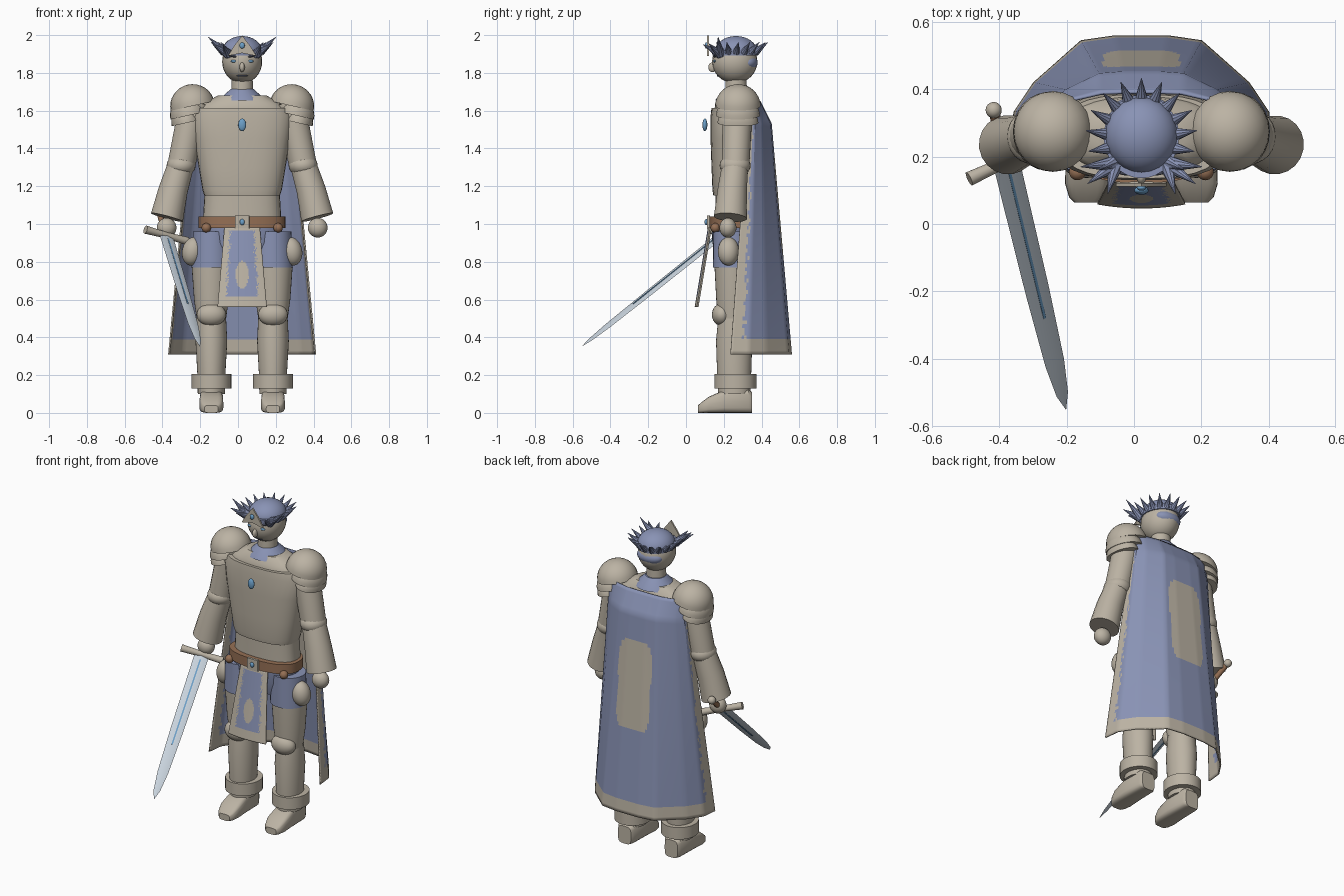
import bpy, bmesh, math, random
from mathutils import Vector

random.seed(4)
if "Cube" in bpy.data.objects:
    bpy.data.objects.remove(bpy.data.objects["Cube"])

CX = 0.022  # body centre line


def material(name, r, g, b):
    m = bpy.data.materials.new(name)
    m.use_nodes = True
    m.diffuse_color = (r, g, b, 1)
    m.node_tree.nodes["Principled BSDF"].inputs["Base Color"].default_value = (r, g, b, 1)
    return m


BEIGE = material("warm beige", 0.50, 0.45, 0.37)
BLUE = material("slate blue", 0.25, 0.29, 0.46)
BROWN = material("leather brown", 0.30, 0.16, 0.09)
GEM = material("gem blue", 0.15, 0.35, 0.58)
STEEL = material("pale steel", 0.58, 0.65, 0.72)
DARK = material("dark slate", 0.08, 0.09, 0.13)
parts = []


def finish(name, bm, *mats):
    bmesh.ops.recalc_face_normals(bm, faces=bm.faces)
    me = bpy.data.meshes.new(name)
    bm.to_mesh(me)
    bm.free()
    for m in mats:
        me.materials.append(m)
    ob = bpy.data.objects.new(name, me)
    bpy.context.collection.objects.link(ob)
    parts.append(ob)
    return ob


def loft(name, rings, mat):
    bm = bmesh.new()
    vs = [[bm.verts.new(p) for p in r] for r in rings]
    n = len(vs[0])
    for a, b in zip(vs, vs[1:]):
        for i in range(n):
            bm.faces.new((a[i], a[(i + 1) % n], b[(i + 1) % n], b[i]))
    bm.faces.new(vs[0])
    bm.faces.new(vs[-1])
    return finish(name, bm, mat)


def spow(c, p):
    return math.copysign(abs(c) ** (2 / p), c)


def stack(name, x, y, levels, mat, p=2, n=32):
    """Horizontal rounded sections, each level (z, rx, ry)."""
    ang = [2 * math.pi * i / n for i in range(n)]
    loft(name, [[(x + rx * spow(math.cos(a), p), y + ry * spow(math.sin(a), p), z)
                 for a in ang] for z, rx, ry in levels], mat)


def tube(name, pts, radii, mat, n=20):
    pts = [Vector(p) for p in pts]
    axis = (pts[-1] - pts[0]).normalized()
    s = axis.orthogonal().normalized()
    t = axis.cross(s)
    loft(name, [[p + r * (s * math.cos(2 * math.pi * i / n) + t * math.sin(2 * math.pi * i / n))
                 for i in range(n)] for p, r in zip(pts, radii)], mat)


def ball(name, loc, size, mat, tilt=0, dome=False):
    bm = bmesh.new()
    bmesh.ops.create_uvsphere(bm, u_segments=24, v_segments=16, radius=1)
    if dome:
        bmesh.ops.bisect_plane(bm, geom=bm.verts[:] + bm.edges[:] + bm.faces[:], dist=0.001,
                               plane_co=(0, 0, 0), plane_no=(0, 0, -1), clear_outer=True)
        bmesh.ops.holes_fill(bm, edges=[e for e in bm.edges if e.is_boundary], sides=0)
    ob = finish(name, bm, mat)
    ob.location, ob.scale, ob.rotation_euler = loc, size, (0, tilt, 0)


def sheet(name, f, nu, nv, rule):
    """Grid surface, u in -1..1 and v in 0..1; rule picks beige over blue."""
    bm = bmesh.new()
    g = [[bm.verts.new(f(2 * i / nu - 1, j / nv)) for i in range(nu + 1)] for j in range(nv + 1)]
    for j in range(nv):
        for i in range(nu):
            fa = bm.faces.new((g[j][i], g[j][i + 1], g[j + 1][i + 1], g[j + 1][i]))
            fa.material_index = int(rule((2 * i + 1) / nu - 1, fa.calc_center_median()))
    ob = finish(name, bm, BLUE, BEIGE)
    mod = ob.modifiers.new("thickness", "SOLIDIFY")
    mod.thickness, mod.offset = 0.008, 0


def lerp(a, b, t):
    return a + (b - a) * t


# Torso, breastplate, collar, belt
stack("torso", CX, 0.265, [(0.98, .21, .11), (1.15, .2, .11), (1.6, .24, .115), (1.64, .2, .11),
                           (1.68, .13, .08)], BEIGE, 2.5)
stack("breastplate", CX, 0.26, [(1.15, .2, .115), (1.18, .21, .12), (1.3, .23, .125), (1.45, .255, .13),
                                (1.57, .268, .13), (1.615, .25, .125)], BEIGE, 2.6)
stack("collar", CX, 0.27, [(1.655, .12, .115), (1.67, .11, .105), (1.715, .06, .06)], BLUE)
stack("neck", CX, 0.265, [(1.68, .058, .058), (1.8, .055, .055)], BEIGE)
stack("pelvis", CX, 0.25, [(0.82, .14, .09), (0.9, .2, .11), (0.99, .215, .115)], BLUE, 2.4)
stack("belt", CX, 0.25, [(0.98, .23, .128), (1.04, .23, .128)], BROWN, 2.5)
stack("buckle", CX, 0.118, [(0.975, .038, .008), (1.045, .038, .008)], BEIGE, 8)
ball("buckle_gem", (CX, 0.108, 1.01), (.013, .01, .016), GEM)
ball("chest_gem", (CX, 0.1, 1.525), (.021, .013, .033), GEM)

# Head, face and hair
ball("head", (CX, 0.258, 1.86), (.106, .12, .115), BEIGE)
ball("hair_top", (CX, 0.265, 1.91), (.108, .113, .085), BLUE, dome=True)
ball("hair_nape", (CX, 0.325, 1.855), (.085, .055, .046), BLUE)
ball("nose", (CX, 0.14, 1.83), (.014, .022, .026), BEIGE)
ball("mouth", (CX, 0.172, 1.785), (.03, .008, .005), DARK)
for s, side in ((-1, "right"), (1, "left")):
    ball(side + "_eye", (CX + s * .043, 0.152, 1.862), (.018, .008, .007), GEM)
    ball(side + "_eyebrow", (CX + s * .046, 0.155, 1.888), (.026, .01, .006), DARK, -s * .25)

# Crown: band, front plate, ring of spikes
stack("crown_band", CX, 0.26, [(1.893, .108, .12), (1.922, .112, .124)], BLUE)
outline = [(-.075, 1.89), (-.045, 1.94), (0, 1.998), (.045, 1.94), (.075, 1.89), (0, 1.905)]
loft("crown_plate", [[(CX + x, y, z) for x, z in outline] for y in (.112, .122)], BEIGE)
ball("crown_gem", (CX, 0.108, 1.945), (.014, .009, .016), GEM)
for i in range(13):
    a = math.radians(-40 + i * 260 / 12)
    c, s = math.cos(a), math.sin(a)
    tube("crown_spike", [(CX + .1 * c, .26 + .11 * s, 1.91), (CX + .165 * c, .268 + .165 * s, 1.962)],
         (.02, .001), BLUE, 10)
for s in (-1, 1):
    for tip in ((.18, .17, 1.99), (.16, .12, 1.955), (.1, .09, 1.95)):
        tube("crown_horn", [(CX + s * .075, .18, 1.9), (CX + s * tip[0], tip[1], tip[2])],
             (.026, .001), BLUE, 10)

# Limbs and armour, repeated on both sides
for s, side in ((-1, "right_"), (1, "left_")):
    def at(x, y, z):
        return (CX + s * x, y, z)

    # Layered shoulder guard
    for name, x, z, rx, ry, rz in (("top", .263, 1.625, .118, .12, .115), ("middle", .282, 1.575, .1, .116, .1),
                                   ("lower", .295, 1.535, .08, .108, .09)):
        ball(side + "shoulder_" + name, at(x, .275, z), (rx, ry, rz), BEIGE, s * .22, True)
    # Arm
    tube(side + "upper_arm", [at(.24, .275, 1.64), at(.278, .27, 1.52), at(.322, .262, 1.31)],
         (.08, .078, .074), BEIGE)
    ball(side + "elbow", at(.323, .26, 1.31), (.077, .082, .06), BEIGE)
    tube(side + "forearm", [at(.325, .26, 1.31), at(.365, .245, 1.18), at(.398, .235, 1.035)],
         (.07, .078, .088), BEIGE)
    ball(side + "hand", at(.4, .222, .98), (.052, .045, .052), BEIGE)
    # Leg
    lx = CX + s * .163
    stack(side + "shorts_leg", lx - s * .003, .245, [(.77, .108, .102), (.96, .1, .1)], BLUE)
    stack(side + "thigh", lx, .25, [(.5, .078, .08), (.6, .092, .09), (.77, .104, .099)], BEIGE)
    ball(side + "knee_guard", (lx, .19, .52), (.078, .053, .06), BEIGE)
    stack(side + "shin", lx, .255, [(.1, .072, .085), (.2, .074, .09), (.38, .084, .096), (.5, .078, .085)], BEIGE)
    stack(side + "boot_cuff", lx, .262, [(.13, .106, .112), (.205, .106, .112)], BEIGE)
    # Foot, sections from heel to toe
    rings = []
    for y, w, top in ((.35, .045, .11), (.33, .058, .125), (.2, .062, .12), (.12, .064, .085),
                      (.08, .052, .055), (.064, .036, .04)):
        rings.append([(lx + w * spow(math.cos(k * math.pi / 10), 4),
                       y, top / 2 + top / 2 * spow(math.sin(k * math.pi / 10), 4)) for k in range(20)])
    loft(side + "boot", rings, BEIGE)
    # Hip guard and belt stud
    ball(side + "hip_guard", at(.262, .225, .855), (.056, .056, .076), BEIGE, -s * .2)
    ball(side + "belt_stud", at(.19, .155, .98), (.025, .025, .025), BROWN)


# Front cloth with ragged blue field and oval emblem
def cloth_shape(u, v):
    return (CX + u * lerp(.093, .13, v), lerp(.12, .05, v) + .012 * u * u, lerp(.98, .56, v))


def cloth_beige(u, c):
    oval = ((c.x - CX) / .034) ** 2 + ((c.z - .73) / .072) ** 2 < 1
    edge = abs(u) > .66 + random.uniform(-.1, .08) or not .615 < c.z < .965
    return oval or edge


sheet("front_cloth", cloth_shape, 40, 60, cloth_beige)

# Cape
half = [(0, 1), (.2, 1), (.46, .955), (.82, .57), (.97, .3), (1, 0)]


def cape_shape(u, v):
    z = lerp(1.65, .31, v)
    k = min(abs(u) * 5, 4.9999)
    i = int(k)
    px, py = (lerp(half[i][j], half[i + 1][j], k - i) for j in (0, 1))
    back = lerp(.39, .45, (1.65 - z) / .12) if z > 1.53 else lerp(.45, .557, (1.53 - z) / 1.22)
    return (CX + math.copysign(px, u) * lerp(.26, .388, v), lerp(lerp(.335, .235, v), back, py), z)


def cape_beige(u, c):
    patch = abs((c.x - CX) / .114) ** 6 + abs((c.z - 1.095) / .27) ** 6 < 1
    return patch or c.z < .4 or abs(u) > .86 + random.uniform(-.03, .03)


sheet("cape", cape_shape, 70, 67, cape_beige)

# Sword, aligned to blade direction d, guard direction g and flat normal n
hilt, tip = Vector((-.38, .185, .94)), Vector((-.2, -.56, .345))
d = (tip - hilt).normalized()
g = Vector((.22, .11, -.055))
g = (g - d * g.dot(d)).normalized()
n = d.cross(g)
blade = []
for t, w in ((0, .042), (.5, .038), (.78, .031), (.9, .019), (.958, .001)):
    p = hilt + d * t
    h = .009 * w / .042
    blade.append([p + g * w, p + n * h, p - g * w, p - n * h])
loft("sword_blade", blade, STEEL)
for s in (-1, 1):
    loft("blade_groove", [[hilt + d * t + g * w + n * s * h for w, h in ((-.004, .005), (.004, .005), (.004, .0098), (-.004, .0098))]
                          for t in (.04, .6)], GEM)
tube("sword_guard", [hilt - g * .125, hilt, hilt + g * .125], (.022, .017, .022), BEIGE, 12)
tube("sword_grip", [hilt, hilt - d * .19], (.016, .016), BROWN, 12)
ball("sword_pommel", hilt - d * .2, (.024, .024, .024), BEIGE)

# Smooth shading with sharp creases kept
bpy.ops.object.select_all(action="DESELECT")
for ob in parts:
    ob.select_set(True)
bpy.context.view_layer.objects.active = parts[0]
bpy.ops.object.shade_smooth_by_angle(angle=math.radians(35))
